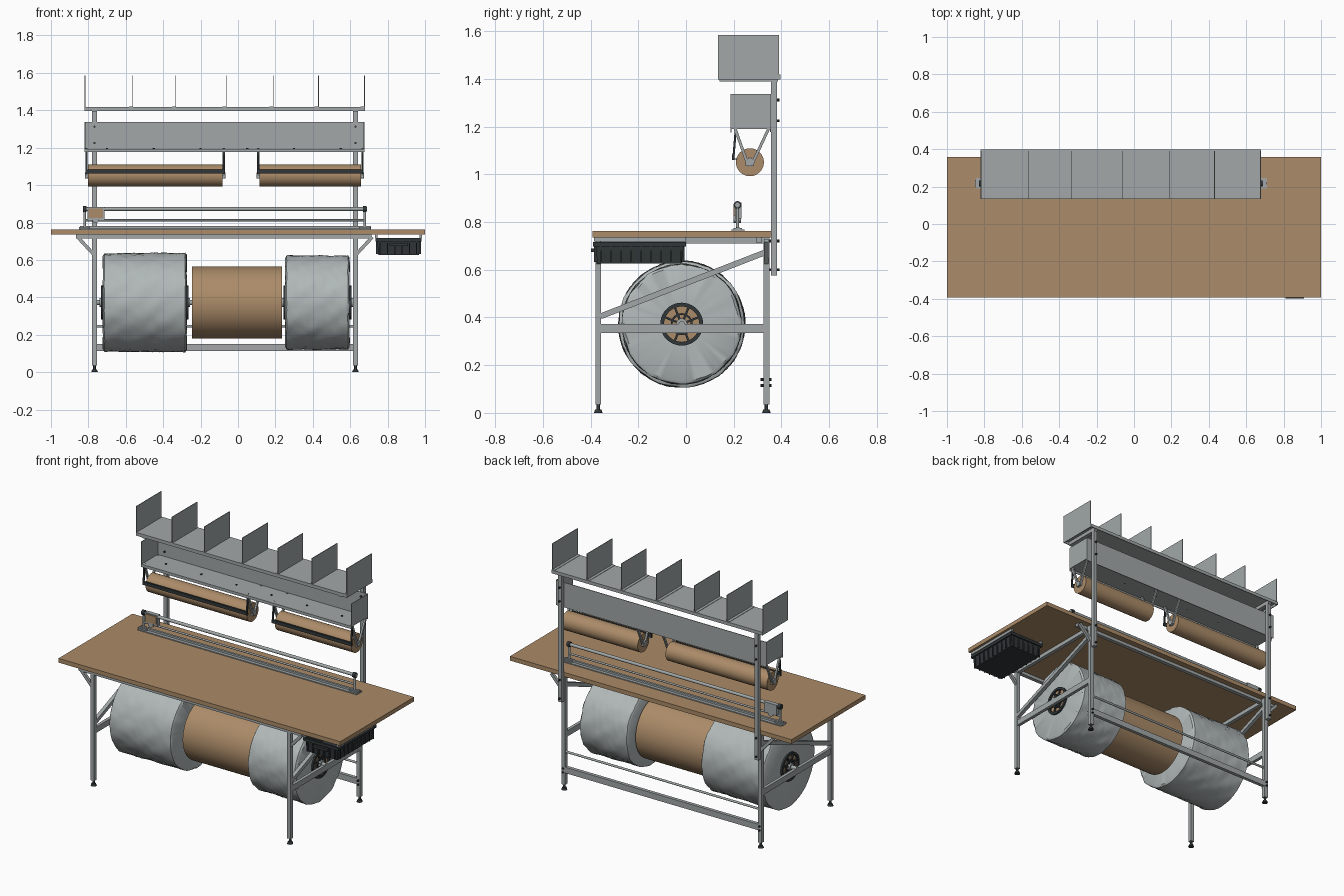
import bpy, bmesh, math, random
from mathutils import Vector, Matrix

if "Cube" in bpy.data.objects:
    bpy.data.objects.remove(bpy.data.objects["Cube"])

random.seed(4)

def mat(name, col):
    m = bpy.data.materials.new(name)
    m.diffuse_color = (*col, 1)
    m.use_nodes = True
    m.node_tree.nodes["Principled BSDF"].inputs["Base Color"].default_value = m.diffuse_color
    return m

BROWN = mat("kraft_brown", (0.41, 0.26, 0.14))
DARK = mat("dark_plastic", (0.03, 0.037, 0.04))
GREY = mat("steel_grey", (0.36, 0.39, 0.39))
PALE = mat("pale_wrap", (0.44, 0.48, 0.48))

def finish(name, bm, m, smooth=False):
    bmesh.ops.recalc_face_normals(bm, faces=bm.faces)
    me = bpy.data.meshes.new(name)
    bm.to_mesh(me)
    bm.free()
    ob = bpy.data.objects.new(name, me)
    bpy.context.collection.objects.link(ob)
    me.materials.append(m)
    if smooth:
        bpy.ops.object.select_all(action='DESELECT')
        ob.select_set(True)
        bpy.context.view_layer.objects.active = ob
        bpy.ops.object.shade_smooth_by_angle(angle=math.radians(35))
    return ob

def box(name, x0, x1, y0, y1, z0, z1, m=GREY):
    bm = bmesh.new()
    mx = Matrix.Translation(((x0+x1)/2, (y0+y1)/2, (z0+z1)/2)) @ Matrix.Diagonal((x1-x0, y1-y0, z1-z0, 1))
    bmesh.ops.create_cube(bm, size=1, matrix=mx)
    return finish(name, bm, m)

def along(p, q):
    p, q = Vector(p), Vector(q)
    rot = (q-p).to_track_quat('Z', 'Y').to_matrix().to_4x4()
    return Matrix.Translation((p+q)/2) @ rot, (q-p).length

def bar(name, p, q, w, m=GREY):
    bm = bmesh.new()
    mx, l = along(p, q)
    bmesh.ops.create_cube(bm, size=1, matrix=mx @ Matrix.Diagonal((w, w, l, 1)))
    return finish(name, bm, m)

def rod(name, p, q, r, m=GREY, seg=20, r2=None):
    bm = bmesh.new()
    mx, l = along(p, q)
    bmesh.ops.create_cone(bm, cap_ends=True, segments=seg, radius1=r, radius2=r if r2 is None else r2, depth=l, matrix=mx)
    return finish(name, bm, m, True)

def lathe(name, prof, cy, cz, m, seg=64, wobble=0):
    # closed (x, r) profile revolved about a line parallel to x
    bm = bmesh.new()
    rings = []
    for x, r in prof:
        ring = []
        for i in range(seg):
            a = 2*math.pi*i/seg
            d = 0
            if wobble and r > 0.2:
                d = wobble*(math.sin(9*a+14*x)*math.sin(23*x+3*a) + random.uniform(-.7, .7))
            ring.append(bm.verts.new((x + d*.5, cy+(r+d)*math.cos(a), cz+(r+d)*math.sin(a))))
        rings.append(ring)
    for k in range(len(rings)):
        A, B = rings[k], rings[(k+1) % len(rings)]
        for i in range(seg):
            j = (i+1) % seg
            bm.faces.new((A[i], A[j], B[j], B[i]))
    return finish(name, bm, m, True)

LX, RX = -0.767, 0.628          # frame sides
FY, BY = -0.368, 0.337          # front / back legs
AY, AZ = -0.018, 0.372          # roll axle

# Table top and rails beneath it
box("table_top", -1, 1, -0.392, 0.358, 0.735, 0.762, BROWN)
for n, y in (("front", FY), ("back", BY - .03)):
    box(n + "_table_rail", -0.865, 0.715, y-.0125, y+.0125, 0.715, 0.735)

# Side frames: legs, feet, bars, braces and uprights
for n, x, s in (("left", LX, -1), ("right", RX, 1)):
    for e, y in (("front", FY), ("back", BY)):
        box(f"{n}_{e}_leg", x-.0125, x+.0125, y-.0125, y+.0125, 0.035, 0.735)
        rod(f"{n}_{e}_foot", (x, y, 0), (x, y, .014), .018, DARK, r2=.013)
        rod(f"{n}_{e}_foot_stem", (x, y, .01), (x, y, .04), .007, DARK, 12)
        bar(f"{n}_{e}_corner_brace", (x+s*.005, y, .63), (x+s*.09, y, .722), .018)
    box(n + "_side_rail", x-.012, x+.012, FY, BY, 0.71, 0.735)
    box(n + "_side_bar", x-.01, x+.01, FY+.01, BY-.01, 0.335, 0.372)
    bar(n + "_diagonal_brace", (x, FY+.01, .405), (x, BY, .675), .024)
    box(n + "_upright", x-.0125, x+.0125, 0.356, 0.381, 0.577, 1.41)
    for z in (.6, .72, 1.225, 1.312):
        rod(n + "_upright_bolt", (x, .345, z), (x, .393, z), .006, DARK, 8)
    for z in (.115, .14):
        rod(n + "_beam_bolt", (x, BY-.025, z), (x, BY+.022, z), .006, DARK, 8)
box("rear_lower_beam", LX, RX, BY-.011, BY+.011, 0.112, 0.15)
rod("rear_guide_rod", (LX, BY, .245), (RX, BY, .245), .007)

# Big rolls on the axle
def roll(name, x0, x1, r, m, wob):
    n = 22 if wob else 1
    prof = [(x0, .085), (x0, r-.012)]
    prof += [(x0+.008+(x1-x0-.016)*i/n, r) for i in range(n+1)]
    prof += [(x1, r-.012), (x1, .085)]
    if not wob:
        prof = [(x0, .085), (x0, r), (x1, r), (x1, .085)]
    lathe(name, prof, AY, AZ, m, 72, wob)

roll("left_wrap_roll", -0.722, -0.275, 0.264, PALE, .003)
roll("paper_roll", -0.245, 0.236, 0.193, BROWN, 0)
roll("right_wrap_roll", 0.252, 0.596, 0.25, PALE, .003)
rod("axle", (LX-.01, AY, AZ), (RX+.01, AY, AZ), .013)
for x0, x1 in ((-.72, -.277), (-.243, .234), (.254, .594)):
    rod("roll_core", (x0, AY, AZ), (x1, AY, AZ), .086, BROWN, 40)
# Spoked end flanges
for x, s in ((-.722, -1), (-.275, 1), (.252, -1), (.596, 1)):
    a, b = x, x+s*.01
    for r0, r1 in ((.074, .09), (.038, .046)):
        lathe("flange_ring", [(a, r0), (a, r1), (b, r1), (b, r0)], AY, AZ, DARK, 40)
    for i in range(8):
        t = math.pi*(i+.5)/4
        c, d = math.cos(t), math.sin(t)
        bar("flange_spoke", (x+s*.005, AY+.02*c, AZ+.02*d), (x+s*.005, AY+.08*c, AZ+.08*d), .009, DARK)
    rod("axle_collar", (x, AY, AZ), (x+s*.018, AY, AZ), .024, GREY, 24)

# Cutting rail on the table
box("cutter_base", -0.845, 0.71, 0.19, 0.245, 0.762, 0.768)
box("cutter_base_rib", -0.845, 0.71, 0.211, 0.225, 0.768, 0.78)
rod("cutter_top_rod", (-.83, .216, .872), (.69, .216, .872), .010)
rod("cutter_lower_rod", (-.82, .216, .812), (.68, .216, .812), .006)
for x in (-.82, .678):
    rod("cutter_post", (x, .216, .765), (x, .216, .865), .007)
    rod("cutter_end_knob", (x-.01, .216, .872), (x+.01, .216, .872), .016, DARK)
    box("cutter_foot", x-.03, x+.03, .2, .235, .762, .776)
box("cutter_carriage", -.805, -.715, .205, .232, .815, .882)
box("cutter_carriage_face", -.798, -.722, .2, .206, .825, .876, BROWN)
rod("cutter_wheel", (-.76, .2, .815), (-.76, .23, .815), .018)

# Upper tray, open to the front
box("tray_floor", -.82, .675, .187, .356, 1.19, 1.194)
box("tray_back", -.82, .675, .352, .356, 1.178, 1.338)
box("tray_front_lip", -.82, .675, .187, .191, 1.176, 1.194)
for x in (-.82, .671):
    box("tray_end", x, x+.004, .187, .356, 1.19, 1.338)
for i in range(6):
    rod("tray_screw", (-.7+.25*i, .27, 1.19), (-.7+.25*i, .27, 1.199), .006, DARK, 8)

# Hanging paper rolls with V hangers and tear bars
for n, x0, x1 in (("left", -.803, -.083), ("right", .115, .658)):
    lathe(n + "_hanging_roll", [(x0, .018), (x0, .0585), (x1, .0585), (x1, .018)], .268, 1.051, BROWN, 48)
    rod(n + "_hanging_axle", (x0-.016, .268, 1.051), (x1+.016, .268, 1.051), .017)
    for x in (x0-.007, x1+.007):
        bar(n + "_hanger_front_arm", (x, .205, 1.195), (x, .258, 1.045), .012)
        bar(n + "_hanger_back_arm", (x, .348, 1.195), (x, .278, 1.045), .012)
        bar(n + "_hanger_seat", (x, .25, 1.042), (x, .286, 1.042), .012)
        bar(n + "_tear_bar_arm", (x, .208, 1.18), (x, .198, 1.06), .009, DARK)
    box(n + "_tear_bar", x0-.01, x1+.01, .192, .204, 1.062, 1.083, DARK)
    box(n + "_tear_bar_blade", x0-.01, x1+.01, .204, .215, 1.062, 1.066)

# Top shelf with dividers
box("shelf_plate", -.82, .678, .135, .397, 1.413, 1.418)
for y in (.135, .392):
    box("shelf_lip", -.82, .678, y, y+.005, 1.397, 1.418)
for x in (-.82, .673):
    box("shelf_end_lip", x, x+.005, .135, .397, 1.397, 1.418)
for x in (LX, RX):
    box("shelf_bracket", x-.0125, x+.0125, .14, .385, 1.39, 1.413)
for x in (-.818, -.563, -.333, -.063, .188, .43, .676):
    box("shelf_divider", x-.002, x+.002, .135, .39, 1.416, 1.585)
    box("shelf_divider_foot", max(x-.02, -.82), x, .135, .39, 1.417, 1.42)

# Drawer bin under the right front corner
bm = bmesh.new()
bot = [bm.verts.new(c + (.627,)) for c in ((.75, -.372), (.968, -.372), (.968, -.018), (.75, -.018))]
top = [bm.verts.new(c + (.715,)) for c in ((.744, -.38), (.974, -.38), (.974, -.008), (.744, -.008))]
bm.faces.new(bot)
for i in range(4):
    bm.faces.new((bot[i], bot[(i+1) % 4], top[(i+1) % 4], top[i]))
bin_ob = finish("bin_shell", bm, DARK)
bin_ob.modifiers.new("wall", 'SOLIDIFY').thickness = .005
for x in (.734, .972):
    box("bin_rim_side", x, x+.01, -.39, 0, .698, .716, DARK)
    for i in range(9):
        y = -.36+.042*i
        box("bin_rib", x+(.004 if x < .8 else -.004), x+(.014 if x < .8 else .006), y, y+.006, .632, .7, DARK)
    box("bin_runner", x-.002, x+.012, -.385, 0, .718, .735)
for y in (-.39, -.01):
    box("bin_rim_end", .734, .982, y, y+.01, .698, .716, DARK)
for i in range(6):
    for y in (-.386, -.018):
        box("bin_end_rib", .757+.039*i, .763+.039*i, y, y+.012, .632, .7, DARK)
box("bin_handle", .81, .91, -.398, -.38, .675, .69, DARK)
